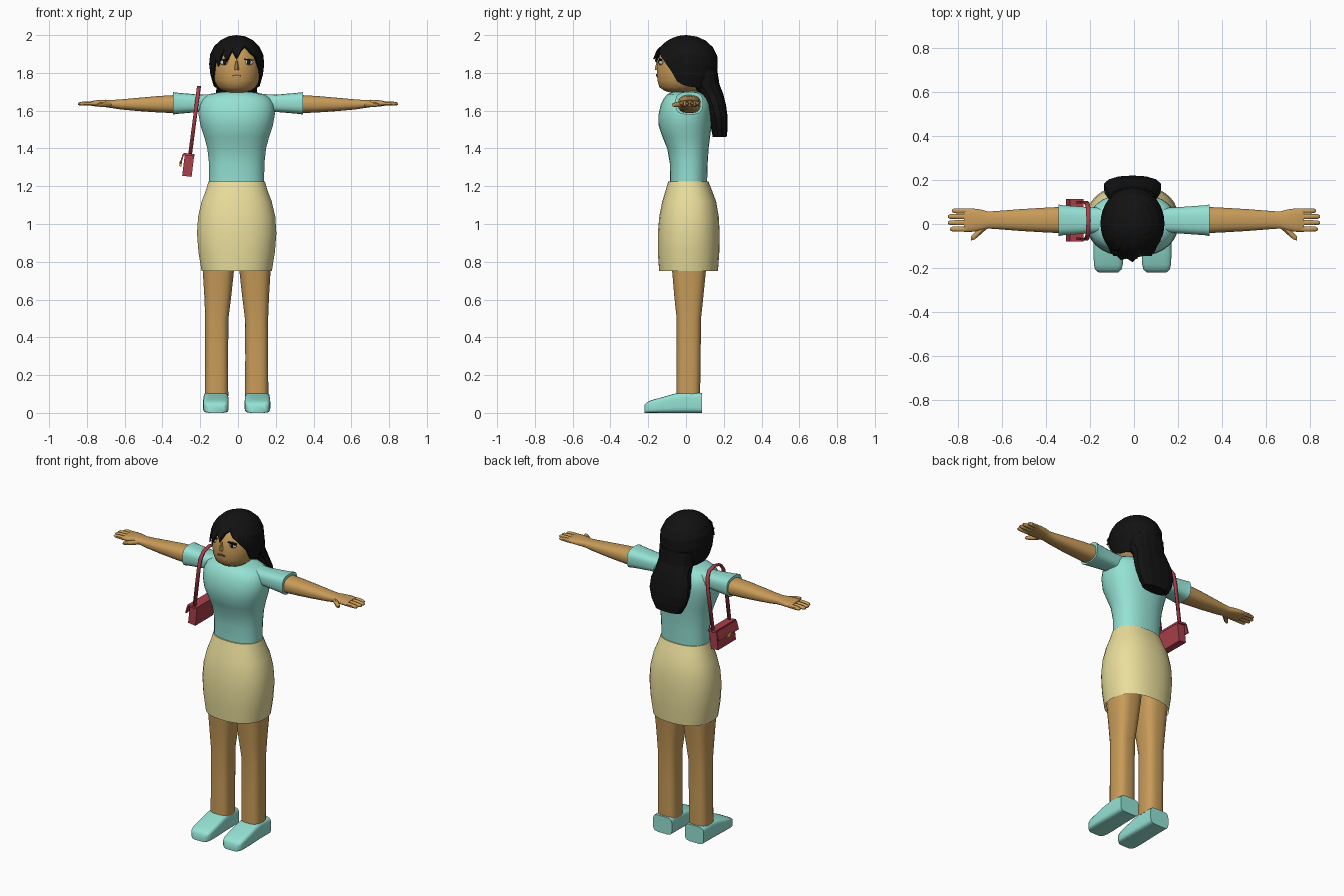
import bpy, bmesh
from math import sin, cos, pi, sqrt, radians
from mathutils import Matrix, Vector

if "Cube" in bpy.data.objects:
    bpy.data.objects.remove(bpy.data.objects["Cube"])


def mat(name, r, g, b):
    m = bpy.data.materials.new(name)
    m.diffuse_color = (r, g, b, 1)
    m.use_nodes = True
    m.node_tree.nodes["Principled BSDF"].inputs["Base Color"].default_value = m.diffuse_color
    return m


SKIN = mat("skin", 0.58, 0.33, 0.10)
TEAL = mat("teal", 0.30, 0.76, 0.66)
CREAM = mat("cream", 0.82, 0.73, 0.33)
BLACK = mat("black", 0.006, 0.006, 0.006)
RED = mat("red", 0.40, 0.05, 0.07)
GOLD = mat("gold", 0.75, 0.5, 0.05)
WHITE = mat("white", 0.85, 0.85, 0.85)
LIP = mat("lip", 0.22, 0.08, 0.05)
CX = -0.007  # body centre line


def finish(name, bm, material, smooth=45):
    bmesh.ops.recalc_face_normals(bm, faces=bm.faces[:])
    me = bpy.data.meshes.new(name)
    bm.to_mesh(me)
    bm.free()
    me.materials.append(material)
    if smooth:
        me.shade_smooth()
        me.set_sharp_from_angle(angle=radians(smooth))
    ob = bpy.data.objects.new(name, me)
    bpy.context.collection.objects.link(ob)
    return ob


def loft(name, axis, rows, material, n=24, power=2.0, smooth=45, caps=(True, True)):
    """Rows are (position on axis, centre u, centre v, radius u, radius v)."""
    bm = bmesh.new()
    rings = []
    for p, cu, cv, ru, rv in rows:
        ring = []
        for i in range(n):
            a = 2 * pi * (i + 0.5) / n
            c, s = cos(a), sin(a)
            u = cu + ru * (abs(c) ** (2 / power)) * (1 if c > 0 else -1)
            v = cv + rv * (abs(s) ** (2 / power)) * (1 if s > 0 else -1)
            co = {"x": (p, u, v), "y": (u, p, v), "z": (u, v, p)}[axis]
            ring.append(bm.verts.new(co))
        rings.append(ring)
    for lo, hi in zip(rings, rings[1:]):
        for i in range(n):
            j = (i + 1) % n
            bm.faces.new((lo[i], lo[j], hi[j], hi[i]))
    for ring, cap in ((rings[0], caps[0]), (rings[-1], caps[1])):
        if cap:
            bm.faces.new(ring)
    return finish(name, bm, material, smooth)


def upright(name, rows, material, cx=CX, **kw):
    """Vertical loft; rows are (z, half width, front y, back y)."""
    return loft(name, "z", [(z, cx, (f + b) / 2, w, (b - f) / 2) for z, w, f, b in rows], material, **kw)


def box(name, loc, size, rot, material):
    bm = bmesh.new()
    bmesh.ops.create_cube(bm, size=1, matrix=Matrix.LocRotScale(
        Vector(loc), Matrix.Rotation(rot, 3, 'Y').to_quaternion(), Vector(size)))
    return finish(name, bm, material, 0)


def ball(name, loc, radii, material):
    bm = bmesh.new()
    bmesh.ops.create_uvsphere(bm, u_segments=14, v_segments=8, radius=1,
                              matrix=Matrix.Translation(loc) @ Matrix.Diagonal((*radii, 1)))
    return finish(name, bm, material, 60)


# Shirt, skirt and neck
upright("shirt", [(1.215, .146, -.085, .112), (1.32, .147, -.086, .115), (1.40, .156, -.1, .12),
                  (1.46, .172, -.125, .128), (1.52, .192, -.145, .135), (1.58, .203, -.146, .139),
                  (1.63, .2, -.135, .138), (1.665, .182, -.118, .122), (1.688, .145, -.098, .1),
                  (1.70, .075, -.068, .075)], TEAL, n=32, power=2.3)
upright("skirt", [(.752, .187, -.143, .17), (.85, .203, -.15, .177), (.95, .211, -.15, .179),
                  (1.04, .205, -.142, .174), (1.12, .186, -.126, .16), (1.18, .163, -.108, .137),
                  (1.226, .15, -.094, .119)], CREAM, n=32, power=2.3, caps=(False, True))
upright("neck", [(1.66, .06, -.055, .065), (1.76, .055, -.055, .06)], SKIN)

# Limbs, mirrored left and right
for s in (-1, 1):
    side = "left" if s > 0 else "right"
    leg = [(.09, .106, .012, .062, .063), (.3, .106, .014, .061, .064), (.5, .105, .015, .062, .065),
           (.62, .1, .015, .072, .078), (.75, .097, .016, .083, .09), (.9, .095, .016, .09, .11)]
    loft(side + "_leg", "z", [(z, CX + s * x, y, a, b) for z, x, y, a, b in leg], SKIN, n=20, power=3)

    shoe = [(.085, .065, .105), (-.005, .066, .111), (-.06, .067, .102), (-.13, .068, .082),
            (-.185, .066, .067), (-.208, .06, .056), (-.22, .046, .042)]
    loft(side + "_shoe", "y", [(y, CX + s * .11, h / 2, w, h / 2) for y, w, h in shoe], TEAL, n=24, power=5)

    sleeve = [(.12, .055, .05), (.2, .06, .046), (.27, .065, .052), (.325, .069, .057), (.345, .073, .06)]
    loft(side + "_sleeve", "x", [(s * x, .017, 1.639, a, b) for x, a, b in sleeve], TEAL, n=20, power=3)

    arm = [(.3, .062, .05, 1.635), (.42, .056, .044, 1.634), (.52, .05, .036, 1.633), (.62, .042, .027, 1.633),
           (.665, .039, .022, 1.635), (.70, .049, .02, 1.638), (.74, .054, .018, 1.639), (.775, .054, .013, 1.638)]
    loft(side + "_arm", "x", [(s * x, .018, z, a, b) for x, a, b, z in arm], SKIN, n=20, power=2.5)

    for k, (y, tip) in enumerate(((.06, .83), (.034, .848), (.006, .848), (-.023, .838))):
        loft(f"{side}_finger_{k + 1}", "x",
             [(s * .75, y, 1.638, .012, .012), (s * .80, y, 1.638, .0125, .012),
              (s * (tip - .01), y, 1.637, .0115, .01), (s * tip, y, 1.636, .006, .005)], SKIN, n=8)
    loft(side + "_thumb", "x",
         [(s * .67, -.005, 1.635, .018, .016), (s * .70, -.03, 1.634, .02, .015),
          (s * .725, -.054, 1.632, .017, .013), (s * .743, -.066, 1.631, .01, .009)], SKIN, n=8)

# Head and face
upright("head", [(1.695, .045, -.08, .03), (1.705, .075, -.115, .06), (1.725, .102, -.142, .085),
                 (1.76, .12, -.152, .11), (1.80, .128, -.155, .13), (1.85, .13, -.153, .14),
                 (1.90, .12, -.138, .135), (1.945, .09, -.1, .1), (1.97, .05, -.05, .05)], SKIN, n=28)
for s in (-1, 1):
    side = "left" if s > 0 else "right"
    x = CX + s * .063
    ball(side + "_eye", (x, -.132, 1.855), (.026, .012, .014), WHITE)
    ball(side + "_pupil", (x, -.139, 1.856), (.011, .008, .013), BLACK)
    box(side + "_eyelid", (x, -.136, 1.87), (.05, .02, .006), s * .12, BLACK)
    box(side + "_lip", (CX + s * .011, -.153, 1.787), (.024, .012, .007), s * .2, LIP)
loft("nose", "z", [(1.815, CX, -.15, .013, .015), (1.83, CX, -.151, .012, .014),
                   (1.865, CX, -.147, .005, .007)], SKIN, n=8)

# Hair cap with a jagged fringe: lower edge height every 10 degrees, front half
FRINGE = [1.73, 1.74, 1.755, 1.80, 1.875, 1.835, 1.905, 1.86, 1.915, 1.875,
          1.925, 1.94, 1.91, 1.885, 1.845, 1.81, 1.755, 1.74, 1.73]
bm = bmesh.new()
N, ROWS = 36, 7
top = bm.verts.new((CX, .003, 2.0))
rings = []
for r in range(1, ROWS + 1):
    ring = []
    for i in range(N):
        deg = i * 10 - 180
        a = radians(deg)
        low = FRINGE[(deg + 90) // 10] if abs(deg) <= 90 else 1.73 - .03 * (abs(deg) - 90) / 90
        z = 2.0 - (2.0 - low) * (1 - cos(r / ROWS * pi / 2))
        k = sqrt(1 - ((z - 1.86) / .14) ** 2) if z > 1.86 else 1 - .25 * ((1.86 - z) / .16) ** 2
        if r == ROWS and abs(deg) < 50:
            k *= 1.07
        ring.append(bm.verts.new((CX + .146 * k * sin(a), .003 - .166 * k * cos(a), z)))
    rings.append(ring)
for i in range(N):
    bm.faces.new((top, rings[0][i], rings[0][(i + 1) % N]))
    for lo, hi in zip(rings, rings[1:]):
        bm.faces.new((lo[i], hi[i], hi[(i + 1) % N], lo[(i + 1) % N]))
hair = finish("hair_cap", bm, BLACK, 0)
shell = hair.modifiers.new("thickness", 'SOLIDIFY')
shell.thickness, shell.offset = .008, -1

# Loose hair down the back
upright("back_hair", [(1.82, .11, .03, .165), (1.74, .108, .03, .177), (1.69, .112, .07, .197),
                      (1.63, .13, .1, .212), (1.57, .132, .12, .22), (1.51, .115, .132, .221),
                      (1.46, .088, .142, .215)], BLACK, n=14, power=2.4, smooth=0)

# Shoulder bag with flap and clasp
TILT = .12
box("bag_body", (-.264, .017, 1.307), (.05, .175, .11), TILT, RED)
box("bag_top_flap", (-.259, .017, 1.367), (.058, .195, .012), TILT, RED)
box("bag_front_flap", (-.297, .017, 1.344), (.008, .195, .055), .3, RED)
box("bag_clasp", (-.304, .017, 1.318), (.012, .035, .025), TILT, GOLD)

# Bag strap looped over the shoulder
bm = bmesh.new()
path = [(-.066, 1.365), (-.07, 1.62), (-.062, 1.68), (-.038, 1.713), (.015, 1.726),
        (.07, 1.713), (.093, 1.68), (.1, 1.62), (.098, 1.365)]
pairs = []
for y, z in path:
    x = -.207 - (1.726 - z) * .13
    pairs.append([bm.verts.new((x + d, y, z)) for d in (-.01, .01)])
for p, q in zip(pairs, pairs[1:]):
    bm.faces.new((p[0], p[1], q[1], q[0]))
strap = finish("bag_strap", bm, RED, 50)
band = strap.modifiers.new("thickness", 'SOLIDIFY')
band.thickness, band.offset = .01, 0
